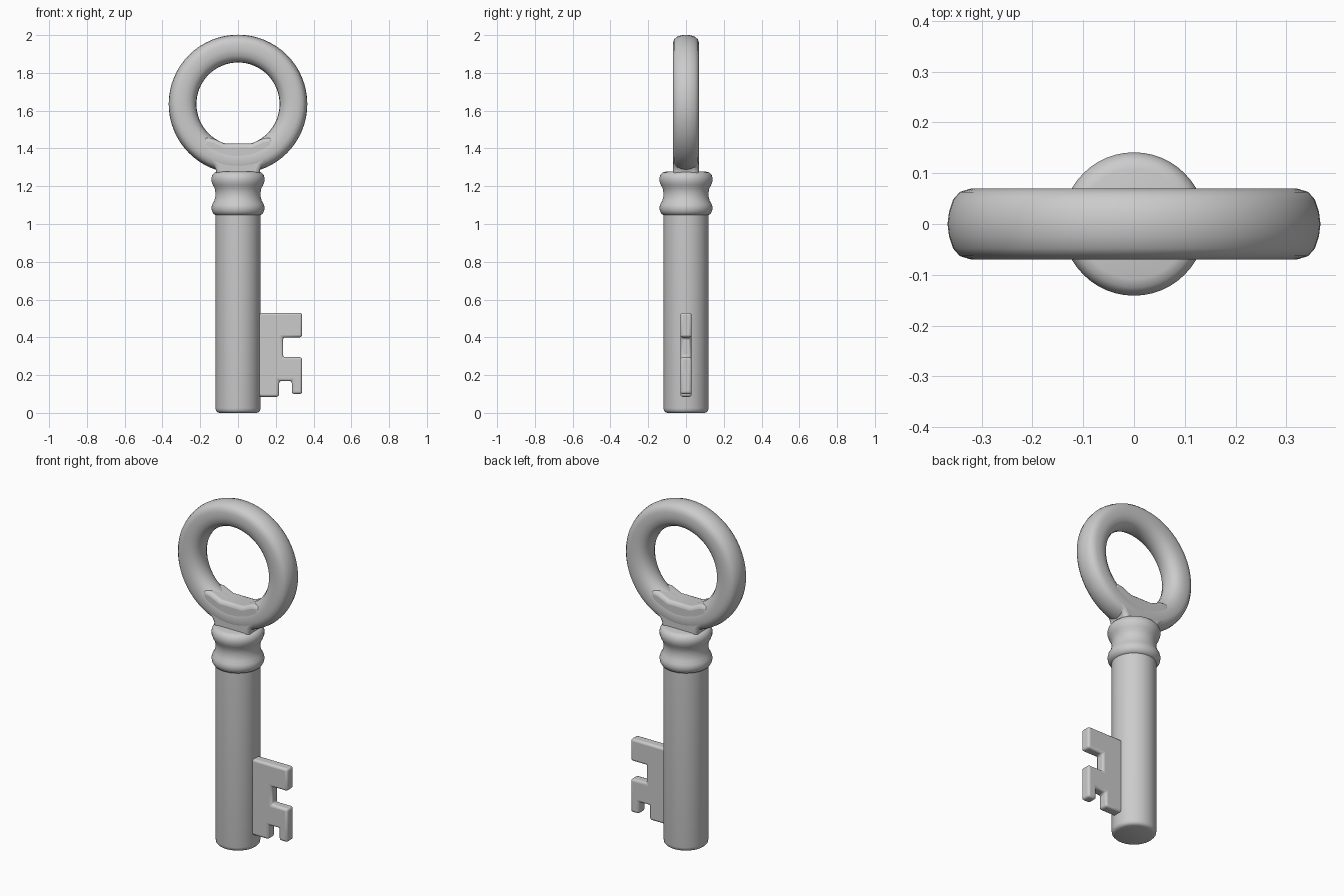
import bpy, bmesh, math

if "Cube" in bpy.data.objects:
    bpy.data.objects.remove(bpy.data.objects["Cube"])


def finish(name, bm, bevel=0.0, angle=35):
    bmesh.ops.recalc_face_normals(bm, faces=bm.faces)
    mesh = bpy.data.meshes.new(name)
    bm.to_mesh(mesh)
    bm.free()
    obj = bpy.data.objects.new(name, mesh)
    bpy.context.collection.objects.link(obj)
    if bevel:
        mod = obj.modifiers.new("rounded_edges", "BEVEL")
        mod.width, mod.segments = bevel, 3
        mod.limit_method = "ANGLE"
    bpy.ops.object.select_all(action="DESELECT")
    obj.select_set(True)
    bpy.context.view_layer.objects.active = obj
    bpy.ops.object.shade_smooth_by_angle(angle=math.radians(angle))
    return obj


def sweep(name, profile, place, sides, closed):
    """Revolve a (radius, offset) profile; place() maps it into space."""
    bm = bmesh.new()
    rings = [[bm.verts.new(place(r, o, 2 * math.pi * i / sides)) for r, o in profile]
             for i in range(sides)]
    n = len(profile)
    for i in range(sides):
        a, b = rings[i], rings[(i + 1) % sides]
        for j in range(n if closed else n - 1):
            k = (j + 1) % n
            bm.faces.new((a[j], a[k], b[k], b[j]))
    if not closed:
        bm.faces.new([r[0] for r in rings])
        bm.faces.new([r[-1] for r in rings])
    return finish(name, bm)


def plate(name, outline, half_depth, bevel):
    """Extrude an x-z outline symmetrically along y."""
    bm = bmesh.new()
    face = bm.faces.new([bm.verts.new((x, -half_depth, z)) for x, z in outline])
    ext = bmesh.ops.extrude_face_region(bm, geom=[face])
    moved = [v for v in ext["geom"] if isinstance(v, bmesh.types.BMVert)]
    bmesh.ops.translate(bm, verts=moved, vec=(0, 2 * half_depth, 0))
    return finish(name, bm, bevel)


def upright(r, z, t):
    return (r * math.cos(t), r * math.sin(t), z)


# Round shaft with softened tip
sweep("shaft", [(0.1, 0), (0.11, 0.004), (0.117, 0.012), (0.119, 0.025), (0.119, 1.1)],
      upright, 48, False)

# Double collar
sweep("collar", [(0.112, 1.045), (0.128, 1.052), (0.138, 1.068), (0.141, 1.086),
                 (0.137, 1.103), (0.126, 1.122), (0.120, 1.145), (0.119, 1.165),
                 (0.123, 1.188), (0.133, 1.206), (0.140, 1.225), (0.141, 1.243),
                 (0.136, 1.260), (0.125, 1.272), (0.108, 1.277)], upright, 48, False)

# Ring handle, rounded and slightly squared in section
CENTRE_Z = 1.635
half = [(0.220, 0), (0.223, 0.024), (0.235, 0.048), (0.256, 0.064), (0.285, 0.070),
        (0.320, 0.070), (0.343, 0.063), (0.356, 0.048), (0.364, 0.024), (0.367, 0)]
section = half + [(r, -y) for r, y in half[-2:0:-1]]
sweep("ring_handle", section,
      lambda r, y, t: (r * math.cos(t), y, CENTRE_Z + r * math.sin(t)), 64, True)

# Flared neck joining the ring to the collar
right = [(0.112, 1.24), (0.116, 1.285), (0.128, 1.308), (0.155, 1.328), (0.195, 1.348),
         (0.185, 1.46), (0.13, 1.452), (0.07, 1.425)]
plate("neck", right + [(-x, z) for x, z in reversed(right)], 0.068, 0.02)

# Notched key bit
plate("key_bit", [(0.08, 0.53), (0.34, 0.53), (0.34, 0.40), (0.238, 0.40),
                  (0.238, 0.295), (0.34, 0.295), (0.34, 0.10), (0.285, 0.10),
                  (0.285, 0.17), (0.218, 0.17), (0.218, 0.085), (0.08, 0.085)], 0.03, 0.013)
